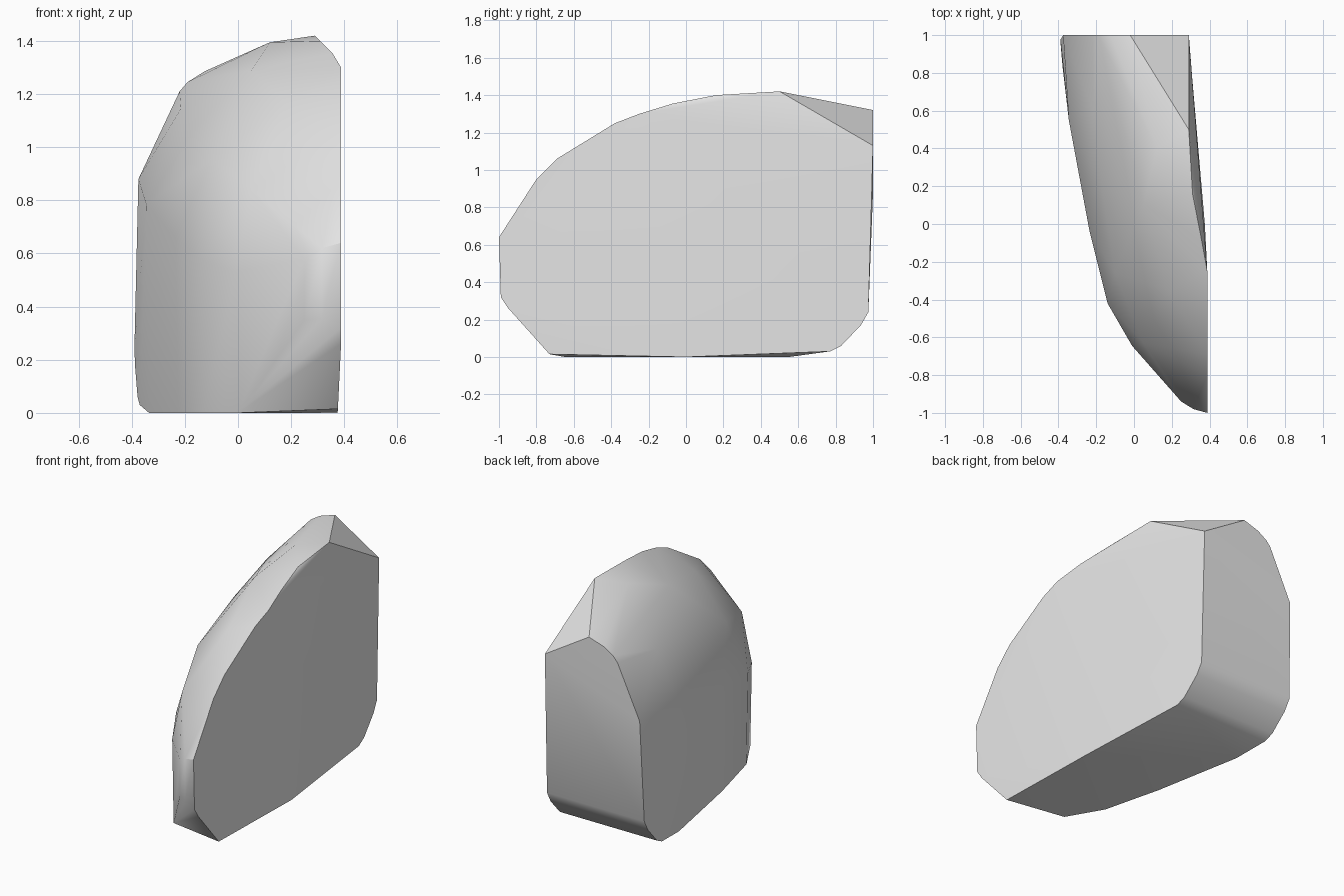
import bpy
import bmesh
import math

# Remove the default object
default_cube = bpy.data.objects.get("Cube")
if default_cube:
    bpy.data.objects.remove(default_cube, do_unlink=True)


def make_material(name, colour):
    material = bpy.data.materials.new(name)
    material.use_nodes = True
    material.diffuse_color = colour
    shader = material.node_tree.nodes.get("Principled BSDF")
    shader.inputs["Base Color"].default_value = colour
    return material


def flat_side_x(y):
    """The split face runs straight at the front and turns inward at the back."""
    return 0.388 - 0.078 * max(0, y + 0.25)


def shoulder_height(y):
    """Where the upright side starts to lean into the dome."""
    return 0.667 + 0.213 * y


points = []

# Flat split side, as an outline in y and z
front_edge = [(-0.73, 0.015), (-0.95, 0.26), (-0.99, 0.32), (-1, 0.64),
              (-0.8, 0.95), (-0.69, 1.06), (-0.38, 1.25), (-0.25, 1.3)]
for y, z in front_edge:
    points.append((flat_side_x(y) - (0.012 if z < 0.1 else 0), y, z))
points += [(0.375, 0, 0), (0.29, 1, 1.13)]

# Leaning upper rim and the peak
points += [(0.355, -0.07, 1.355), (0.31, 0.16, 1.4), (0.29, 0.5, 1.42)]

# Curved upright side: one plan outline at the ground and at the shoulder
side_plan = [(-0.335, 0.55), (-0.28, 0.25), (-0.225, -0.04),
             (-0.13, -0.42), (0, -0.645)]
for x, y in side_plan:
    points.append((x, y, 0))
    points.append((x - 0.01, y, shoulder_height(y)))

# Blunt nose at the front
for x, y, low, high in [(0.25, -0.94, 0.35, 0.58), (0.315, -0.98, 0.355, 0.62)]:
    points += [(x, y, low), (x, y, high)]

# Back face: rounded lower edge running the full width
for y, z, left in [(0.975, 0.24, -0.39), (0.935, 0.17, -0.387),
                   (0.83, 0.06, -0.378), (0.77, 0.03, -0.37)]:
    points += [(left, y, z), (flat_side_x(y), y, z)]

# Back face: upper outline
for x, z in [(-0.375, 0.88), (-0.22, 1.21), (-0.19, 1.245),
             (-0.125, 1.286), (-0.02, 1.32)]:
    points.append((x, 1, z))

# Dome between the shoulder and the rim
points += [(-0.215, 0.6, 1.145), (-0.17, 0.2, 1.065), (-0.1, -0.26, 0.955),
           (0.05, -0.63, 0.84), (-0.07, 0.85, 1.31), (0.12, 0.4, 1.395),
           (0.05, 0.1, 1.29), (0.18, -0.35, 1.17)]

# Wrap the points into one convex stone
bm = bmesh.new()
for point in points:
    bm.verts.new(point)
hull = bmesh.ops.convex_hull(bm, input=bm.verts[:])
unused = {g for g in hull["geom_interior"] + hull["geom_unused"]
          if isinstance(g, bmesh.types.BMVert)}
bmesh.ops.delete(bm, geom=list(unused), context="VERTS")
bmesh.ops.dissolve_limit(bm, angle_limit=math.radians(1.5),
                         verts=bm.verts[:], edges=bm.edges[:])
bmesh.ops.recalc_face_normals(bm, faces=bm.faces[:])

mesh = bpy.data.meshes.new("split_boulder")
bm.to_mesh(mesh)
bm.free()
boulder = bpy.data.objects.new("split_boulder", mesh)
bpy.context.collection.objects.link(boulder)
mesh.materials.append(make_material("stone_grey", (0.8, 0.8, 0.8, 1)))

# Soft shading with crisp breaks around the flat faces
bpy.ops.object.select_all(action="DESELECT")
boulder.select_set(True)
bpy.context.view_layer.objects.active = boulder
bpy.ops.object.shade_smooth_by_angle(angle=math.radians(30))
